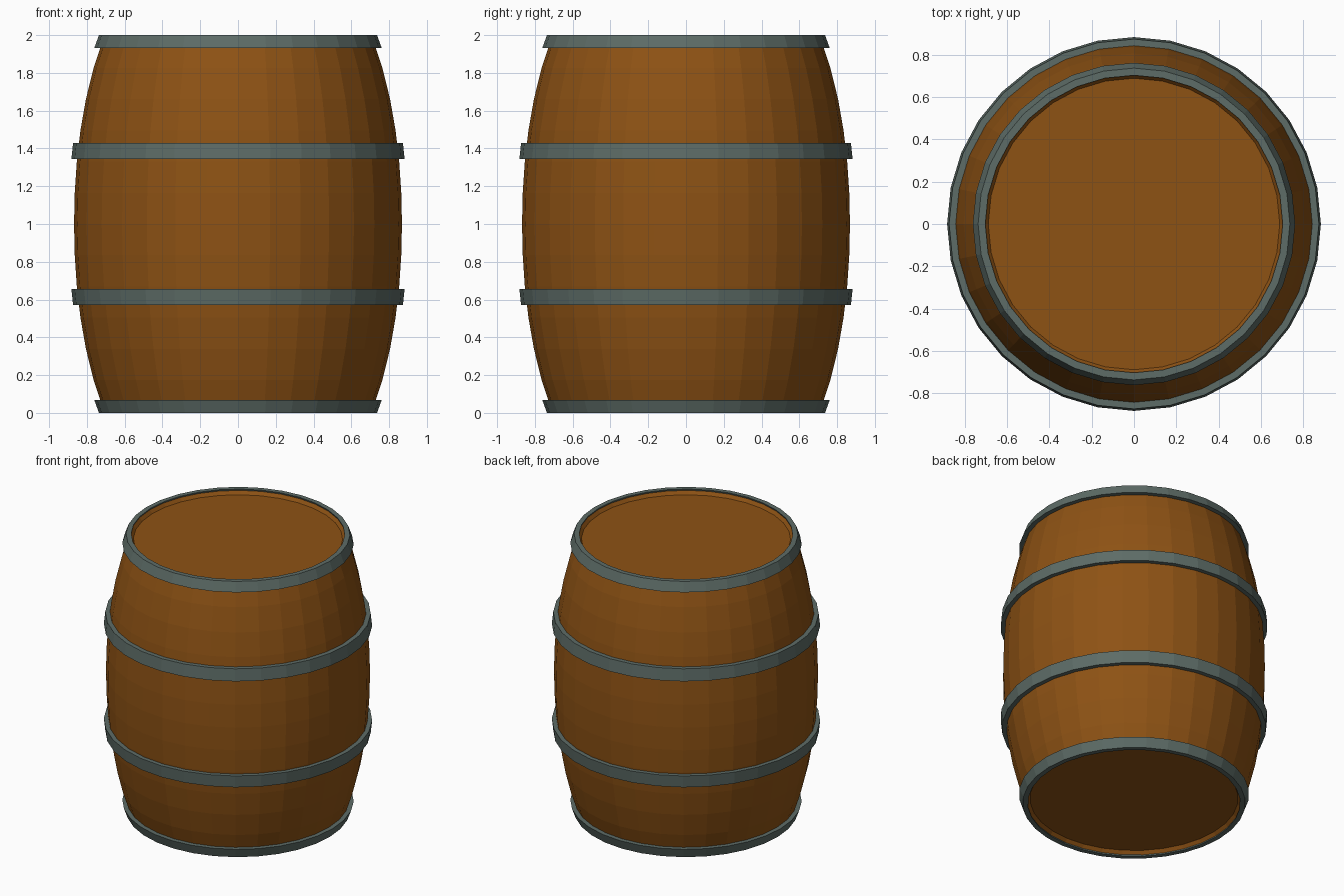
import bpy, bmesh, math

if "Cube" in bpy.data.objects:
    bpy.data.objects.remove(bpy.data.objects["Cube"])

SIDES = 32


def material(name, color):
    m = bpy.data.materials.new(name)
    m.diffuse_color = color
    m.use_nodes = True
    m.node_tree.nodes["Principled BSDF"].inputs["Base Color"].default_value = m.diffuse_color
    return m


wood = material("wood", (0.27, 0.085, 0.007, 1))
iron = material("iron", (0.11, 0.15, 0.135, 1))


def stave_radius(z):
    t = z - 1.0
    return 0.868 - 0.13 * t ** 2 - 0.032 * t ** 4


def lathe(name, profile, mat, closed):
    """Spin (radius, z) points around z; open profiles get end discs."""
    bm = bmesh.new()
    rings = []
    for r, z in profile:
        rings.append([bm.verts.new((r * math.cos(a), r * math.sin(a), z))
                      for a in (2 * math.pi * i / SIDES for i in range(SIDES))])
    pairs = list(zip(rings, rings[1:]))
    if closed:
        pairs.append((rings[-1], rings[0]))
    else:
        bm.faces.new(rings[0])
        bm.faces.new(rings[-1])
    for a, b in pairs:
        for i in range(SIDES):
            j = (i + 1) % SIDES
            bm.faces.new((a[i], a[j], b[j], b[i]))
    bmesh.ops.recalc_face_normals(bm, faces=bm.faces)
    mesh = bpy.data.meshes.new(name)
    bm.to_mesh(mesh)
    bm.free()
    mesh.materials.append(mat)
    obj = bpy.data.objects.new(name, mesh)
    bpy.context.collection.objects.link(obj)
    return obj


# Bulging body with shallow sloped recesses at both heads
LOW, HIGH, LEVELS = 0.008, 1.992, 12
heights = [LOW + (HIGH - LOW) * i / LEVELS for i in range(LEVELS + 1)]
staves = [(stave_radius(z), z) for z in heights]
lathe("barrel_body", [(0.688, 0.035)] + staves + [(0.688, 1.965)], wood, False)


# Iron hoops following the slope of the staves
def hoop(name, z0, z1, thickness=0.03):
    a, b = stave_radius(z0), stave_radius(z1)
    lathe(name, [(a - 0.004, z0), (a + thickness, z0),
                 (b + thickness, z1), (b - 0.004, z1)], iron, True)


for name, z0, z1 in (("end_hoop", 0.0, 0.068), ("belly_hoop", 0.57, 0.657)):
    hoop("bottom_" + name, z0, z1)
    hoop("top_" + name, 2 - z1, 2 - z0)
